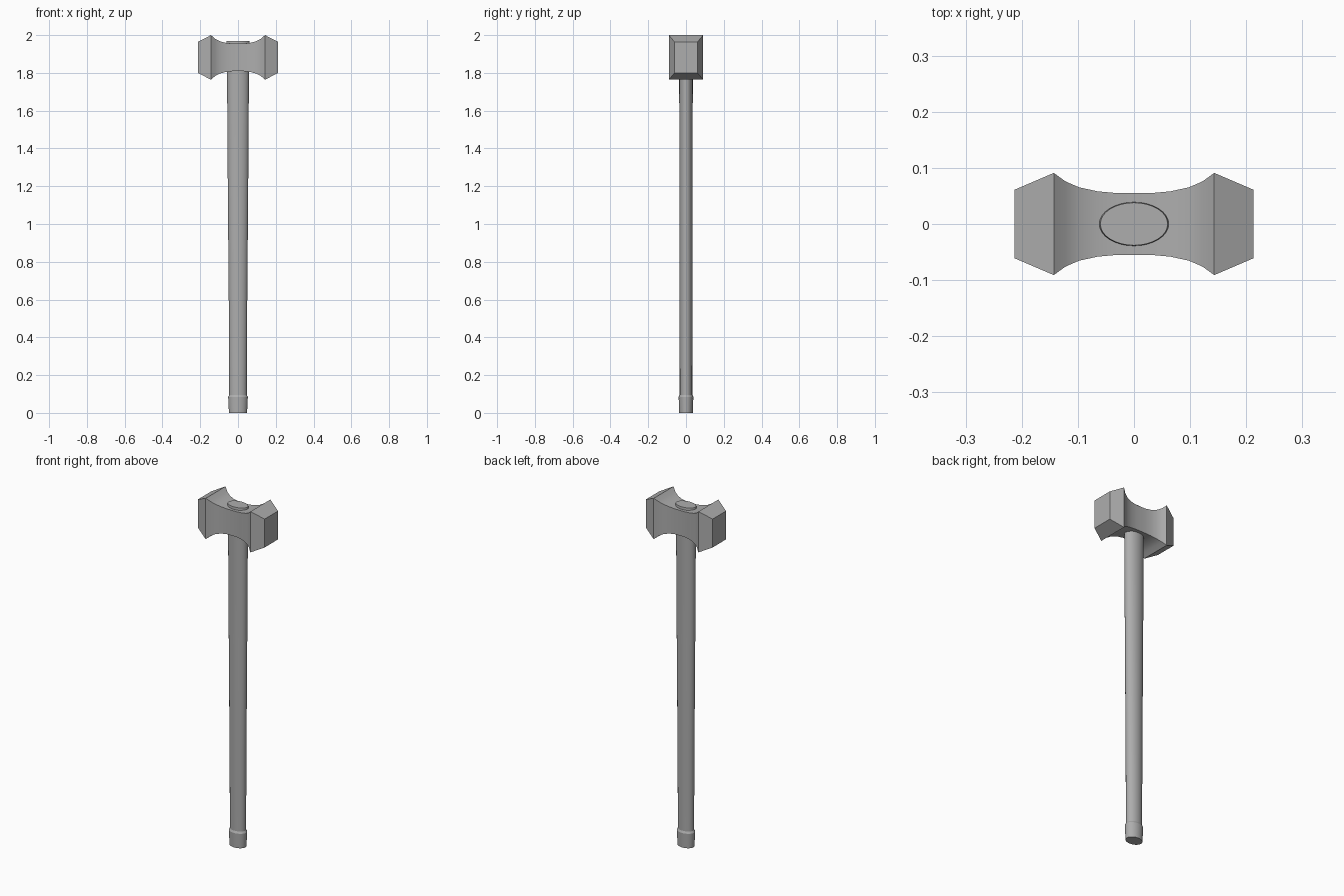
import bpy, bmesh, math

cube = bpy.data.objects.get("Cube")
if cube:
    bpy.data.objects.remove(cube, do_unlink=True)

grey = bpy.data.materials.new("plain grey")
grey.use_nodes = True
COLOUR = (0.42, 0.42, 0.42, 1)
grey.diffuse_color = COLOUR
grey.node_tree.nodes["Principled BSDF"].inputs["Base Color"].default_value = COLOUR


def loft(name, rings, angle):
    """Skin a list of closed rings, cap both ends and smooth the soft edges."""
    bm = bmesh.new()
    loops = [[bm.verts.new(p) for p in ring] for ring in rings]
    for a, b in zip(loops, loops[1:]):
        for i in range(len(a)):
            j = (i + 1) % len(a)
            bm.faces.new((a[i], a[j], b[j], b[i]))
    bm.faces.new(loops[0])
    bm.faces.new(loops[-1])
    bmesh.ops.recalc_face_normals(bm, faces=bm.faces)
    mesh = bpy.data.meshes.new(name)
    bm.to_mesh(mesh)
    bm.free()
    mesh.materials.append(grey)
    obj = bpy.data.objects.new(name, mesh)
    bpy.context.collection.objects.link(obj)
    bpy.ops.object.select_all(action='DESELECT')
    obj.select_set(True)
    bpy.context.view_layer.objects.active = obj
    bpy.ops.object.shade_smooth_by_angle(angle=math.radians(angle))
    return obj


def oval(rx, ry, z, sides=32):
    turns = [2 * math.pi * i / sides for i in range(sides)]
    return [(rx * math.cos(t), ry * math.sin(t), z) for t in turns]


def block(x, hy, hz, mid=1.882):
    return [(x, sy * hy, mid + sz * hz)
            for sy, sz in ((-1, -1), (1, -1), (1, 1), (-1, 1))]


# Hammer head: tapered striking faces joined by a concave waist
waist = [(0.143, 1.0), (0.122, 0.58), (0.098, 0.29), (0.065, 0.09), (0.03, 0.0)]
half = [(0.213, 0.061, 0.082)]
half += [(x, 0.055 + 0.036 * k, 0.073 + 0.045 * k) for x, k in waist]
sections = [block(-x, y, z) for x, y, z in half]
sections += [block(x, y, z) for x, y, z in reversed(half)]
loft("hammer_head", sections, 30)

# Oval handle, widening towards the head and poking out of its top
loft("handle", [oval(0.046, 0.033, 0.03), oval(0.049, 0.034, 0.6),
                oval(0.054, 0.035, 1.2), oval(0.058, 0.036, 1.8),
                oval(0.062, 0.039, 1.96), oval(0.060, 0.038, 1.969)], 30)

# Pommel sleeve with a small sloping lip
loft("pommel", [oval(0.048, 0.036, 0), oval(0.052, 0.039, 0.085),
                oval(0.046, 0.033, 0.096)], 30)
